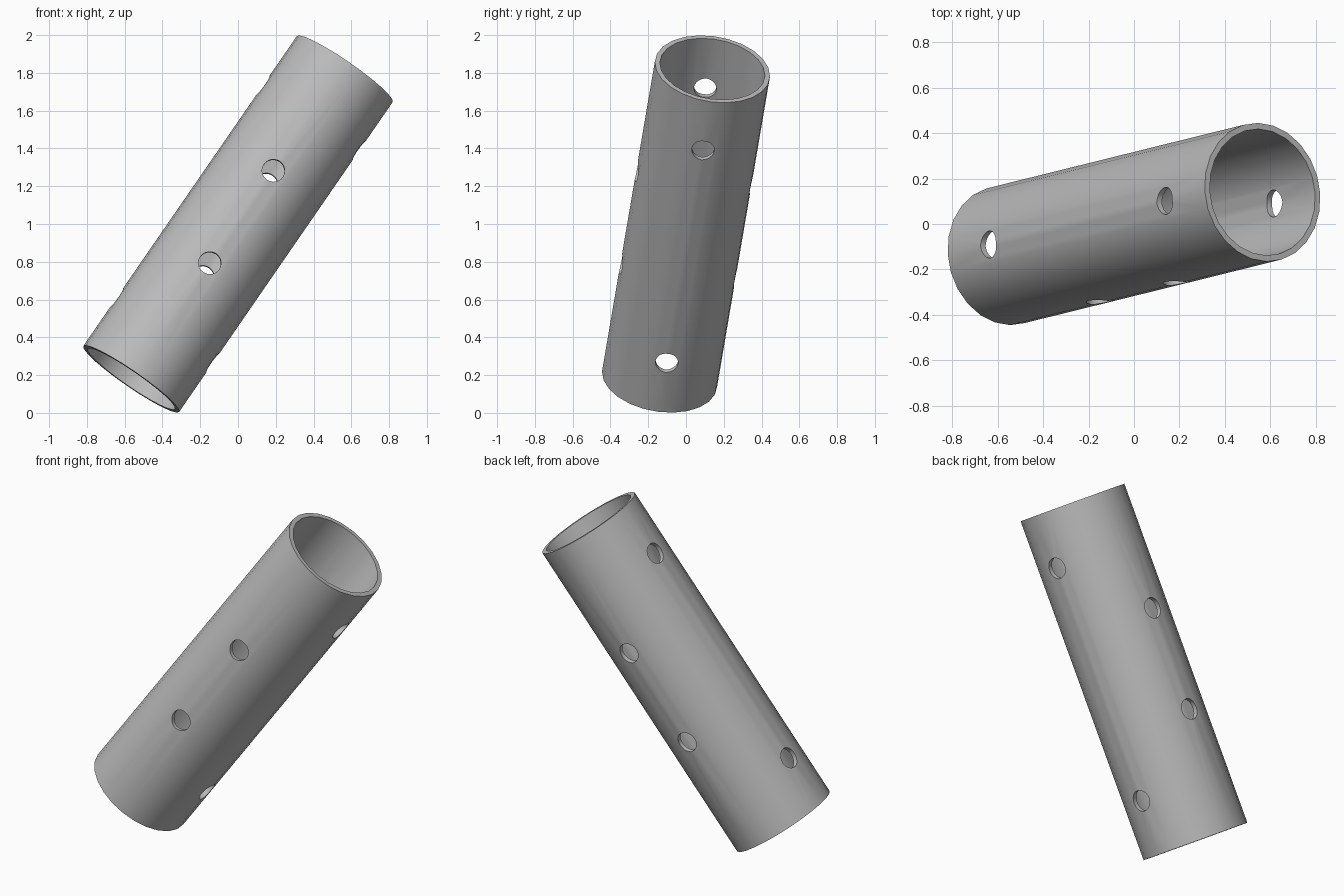
import bpy, math
from mathutils import Matrix, Vector

if "Cube" in bpy.data.objects:
    bpy.data.objects.remove(bpy.data.objects["Cube"], do_unlink=True)

RADIUS, BORE, LENGTH, HOLE, SIDES = 0.308, 0.281, 2.012, 0.06, 24

# Tilted frame of the tube: local z runs along the axis, local x through the end holes
axis = Vector((0.562, 0.139, 0.8155)).normalized()
side = Vector((0.823, -0.02, -0.567))
side = (side - axis * side.dot(axis)).normalized()
tilt = Matrix((side, axis.cross(side), axis)).transposed().to_4x4()
frame = Matrix.Translation((0, 0, 1)) @ tilt

grey = bpy.data.materials.new("plain grey")
grey.use_nodes = True
colour = (0.5, 0.5, 0.5, 1)
grey.diffuse_color = colour
grey.node_tree.nodes["Principled BSDF"].inputs["Base Color"].default_value = colour


def cylinder(name, radius, depth, sides, local=Matrix()):
    bpy.ops.mesh.primitive_cylinder_add(vertices=sides, radius=radius, depth=depth)
    obj = bpy.context.object
    obj.name = name
    obj.matrix_world = frame @ local
    obj.data.materials.append(grey)
    return obj


# Tube wall and the cutters for its bore and cross holes
tube = cylinder("tube", RADIUS, LENGTH, SIDES)
cutters = [cylinder("bore_cutter", BORE, LENGTH + 0.2, SIDES)]
for axis_name, height in (("Y", 0.69), ("X", 0.30)):
    for sign in (-1, 1):
        local = Matrix.Translation((0, 0, sign * height)) @ Matrix.Rotation(math.pi / 2, 4, axis_name)
        cutters.append(cylinder("hole_cutter", HOLE, 1, SIDES, local))

bpy.context.view_layer.objects.active = tube
for cutter in cutters:
    cut = tube.modifiers.new("cut", "BOOLEAN")
    cut.operation = "DIFFERENCE"
    cut.solver = "EXACT"
    cut.object = cutter
    bpy.ops.object.modifier_apply(modifier=cut.name)
for cutter in cutters:
    bpy.data.objects.remove(cutter, do_unlink=True)

# Smooth walls with crisp rims
bpy.ops.object.select_all(action="DESELECT")
tube.select_set(True)
bpy.ops.object.shade_smooth_by_angle(angle=math.radians(30))
